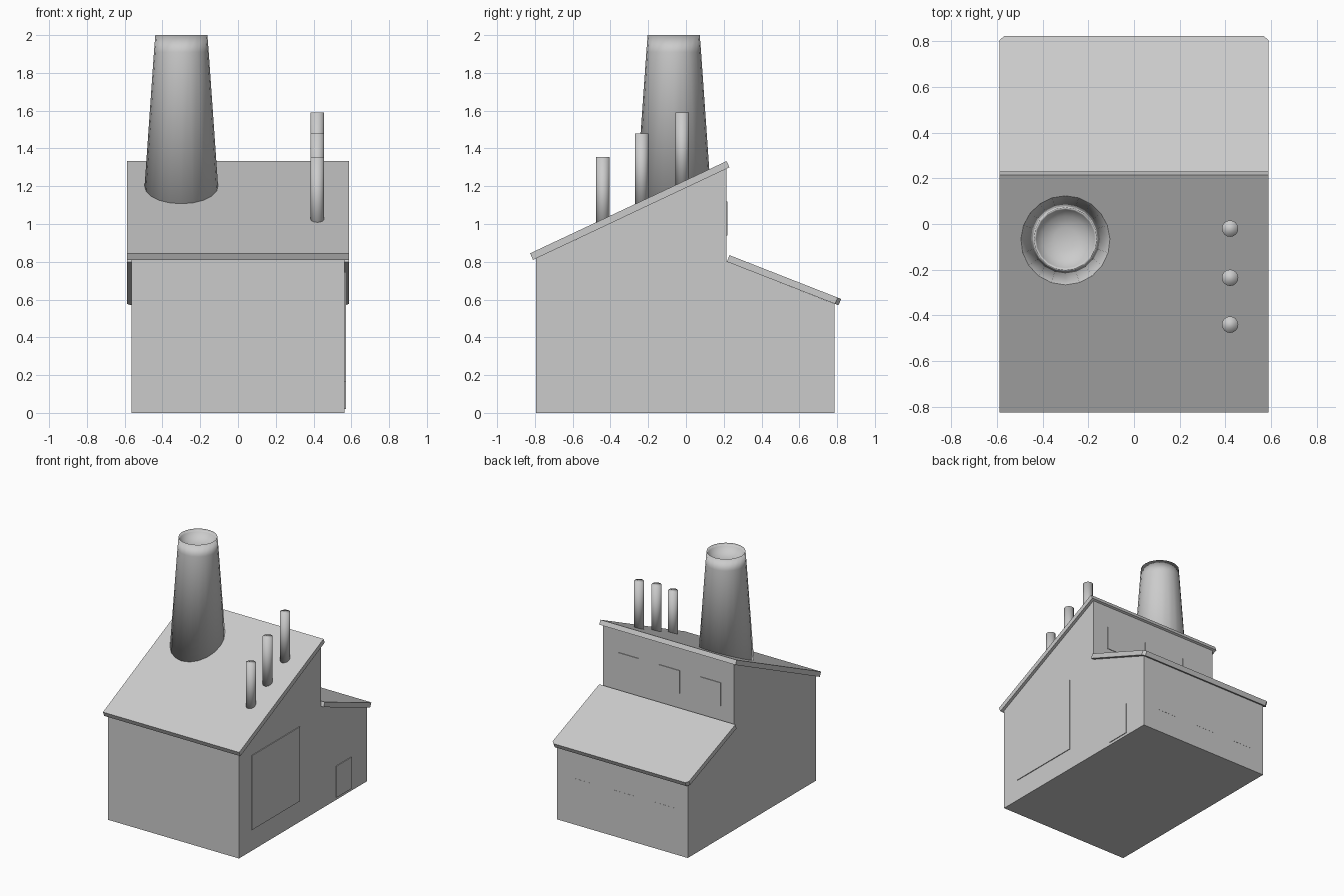
import bpy, bmesh, math
from mathutils import Vector

cube = bpy.data.objects.get("Cube")
if cube:
    bpy.data.objects.remove(cube, do_unlink=True)

# Single plain grey
grey = bpy.data.materials.new("plain_grey")
grey.use_nodes = True
colour = (0.6, 0.6, 0.6, 1)
grey.diffuse_color = colour
grey.node_tree.nodes["Principled BSDF"].inputs["Base Color"].default_value = colour


def finish(name, bm, smooth=False):
    """Turn a bmesh into a named object."""
    bmesh.ops.recalc_face_normals(bm, faces=bm.faces)
    mesh = bpy.data.meshes.new(name)
    bm.to_mesh(mesh)
    bm.free()
    mesh.materials.append(grey)
    for p in mesh.polygons:
        p.use_smooth = smooth
    obj = bpy.data.objects.new(name, mesh)
    bpy.context.collection.objects.link(obj)
    return obj


def prism(name, profile, half, chamfer_y=None):
    """Extrude a (y, z) profile across x, optionally chamfering its rear corners."""
    bm = bmesh.new()
    face = bm.faces.new([bm.verts.new((-half, y, z)) for y, z in profile])
    ext = bmesh.ops.extrude_face_region(bm, geom=[face])
    moved = [v for v in ext["geom"] if isinstance(v, bmesh.types.BMVert)]
    bmesh.ops.translate(bm, verts=moved, vec=(2 * half, 0, 0))
    if chamfer_y is not None:
        corners = [e for e in bm.edges
                   if all(v.co.y > chamfer_y for v in e.verts)
                   and abs(e.verts[0].co.x - e.verts[1].co.x) < 0.001]
        bmesh.ops.bevel(bm, geom=corners, offset=0.02, segments=1, affect='EDGES')
    return finish(name, bm)


def box(name, lo, hi):
    bm = bmesh.new()
    bmesh.ops.create_cube(bm, size=1)
    lo, hi = Vector(lo), Vector(hi)
    for v in bm.verts:
        v.co = (lo + hi) / 2 + v.co * (hi - lo)
    return finish(name, bm)


def lathe(name, profile, x, y, sides):
    """Stack rings of (radius, z) and cap both ends."""
    bm = bmesh.new()
    rings = []
    for r, z in profile:
        rings.append([bm.verts.new((x + r * math.cos(a), y + r * math.sin(a), z))
                      for a in (math.tau * i / sides for i in range(sides))])
    for low, high in zip(rings, rings[1:]):
        for i in range(sides):
            j = (i + 1) % sides
            bm.faces.new((low[i], low[j], high[j], high[i]))
    bm.faces.new(rings[0])
    bm.faces.new(rings[-1])
    return finish(name, bm, True)


# Building shell: tall front hall and low rear annex
WALL, FRONT, STEP, BACK = 0.565, -0.795, 0.215, 0.785
prism("building_walls", [(FRONT, 0), (FRONT, 0.817), (STEP, 1.293),
                         (STEP, 0.801), (BACK, 0.578), (BACK, 0)], WALL)

# Sloping roof slabs
prism("main_roof", [(-0.81, 0.81), (0.23, 1.30), (0.215, 1.333), (-0.825, 0.845)], 0.588)
prism("rear_roof", [(0.217, 0.80), (0.807, 0.57), (0.822, 0.603), (0.23, 0.835)], 0.588, 0.75)

# Doors on the side wall
box("large_door", (WALL - 0.01, -0.64, 0.165), (WALL + 0.006, -0.05, 0.745))
box("small_door", (WALL - 0.01, 0.40, 0.02), (WALL + 0.006, 0.59, 0.265))

# Rows of windows on the upper and lower rear walls
for i, x in enumerate((0.345, -0.01, -0.365), 1):
    for name, y, z, out in (("upper", STEP, 0.94, 0.005), ("lower", BACK, 0.18, 0.001)):
        box(f"{name}_window_{i}", (x - 0.087, y - 0.005, z), (x + 0.087, y + out, z + 0.18))

# Wide tapered chimney with a dished mouth
lathe("chimney", [(0.203, 1.08), (0.145, 1.91), (0.138, 2.0), (0.128, 1.98),
                  (0.1, 1.95), (0.05, 1.93)], -0.30, -0.065, 20)

# Thin vent pipes
for i, (y, top) in enumerate(((-0.44, 1.355), (-0.235, 1.48), (-0.02, 1.59)), 1):
    lathe(f"vent_pipe_{i}", [(0.036, top - 0.4), (0.036, top)], 0.42, y, 16)
